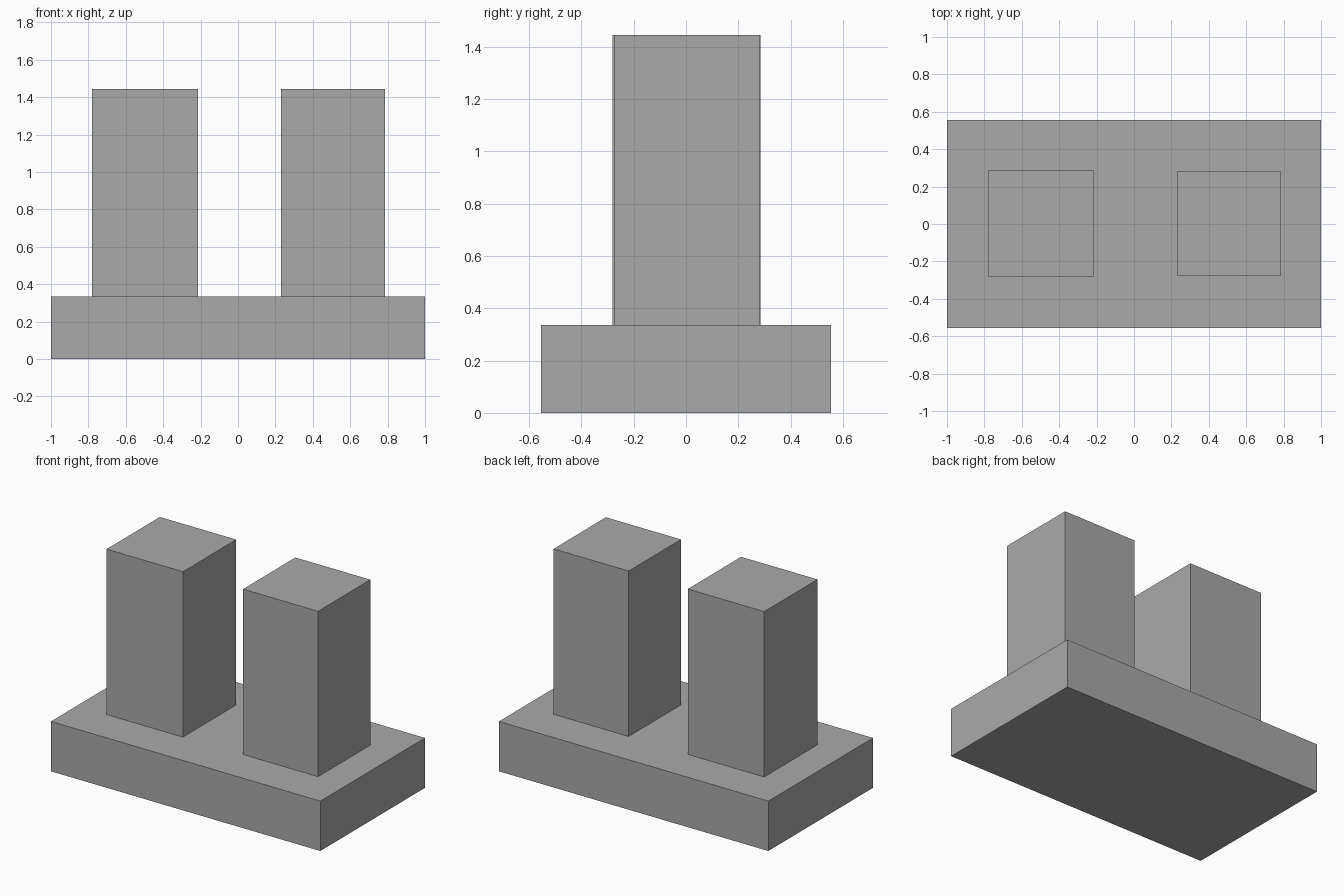
import bpy

# Remove the default cube
default = bpy.data.objects.get("Cube")
if default:
    bpy.data.objects.remove(default, do_unlink=True)

# Single plain grey
GREY = (0.4, 0.4, 0.4, 1.0)
grey = bpy.data.materials.new("plain_grey")
grey.use_nodes = True
grey.diffuse_color = GREY
grey.node_tree.nodes["Principled BSDF"].inputs["Base Color"].default_value = GREY


def block(name, low, high):
    """Add a flat-sided box between two opposite corners."""
    centre = [(a + b) / 2 for a, b in zip(low, high)]
    bpy.ops.mesh.primitive_cube_add(size=1, location=centre)
    obj = bpy.context.object
    obj.name = name
    obj.scale = [b - a for a, b in zip(low, high)]
    bpy.ops.object.transform_apply(location=False, rotation=False, scale=True)
    obj.data.materials.append(grey)
    return obj


BASE_TOP = 0.335
TOWER_TOP = 1.445

# Wide slab carrying both towers
block("base", (-1, -0.555, 0), (1, 0.555, BASE_TOP))

# Two square towers standing on the slab
block("right_tower", (-0.78, -0.28, BASE_TOP), (-0.213, 0.285, TOWER_TOP))
block("left_tower", (0.23, -0.275, BASE_TOP), (0.787, 0.28, TOWER_TOP))
